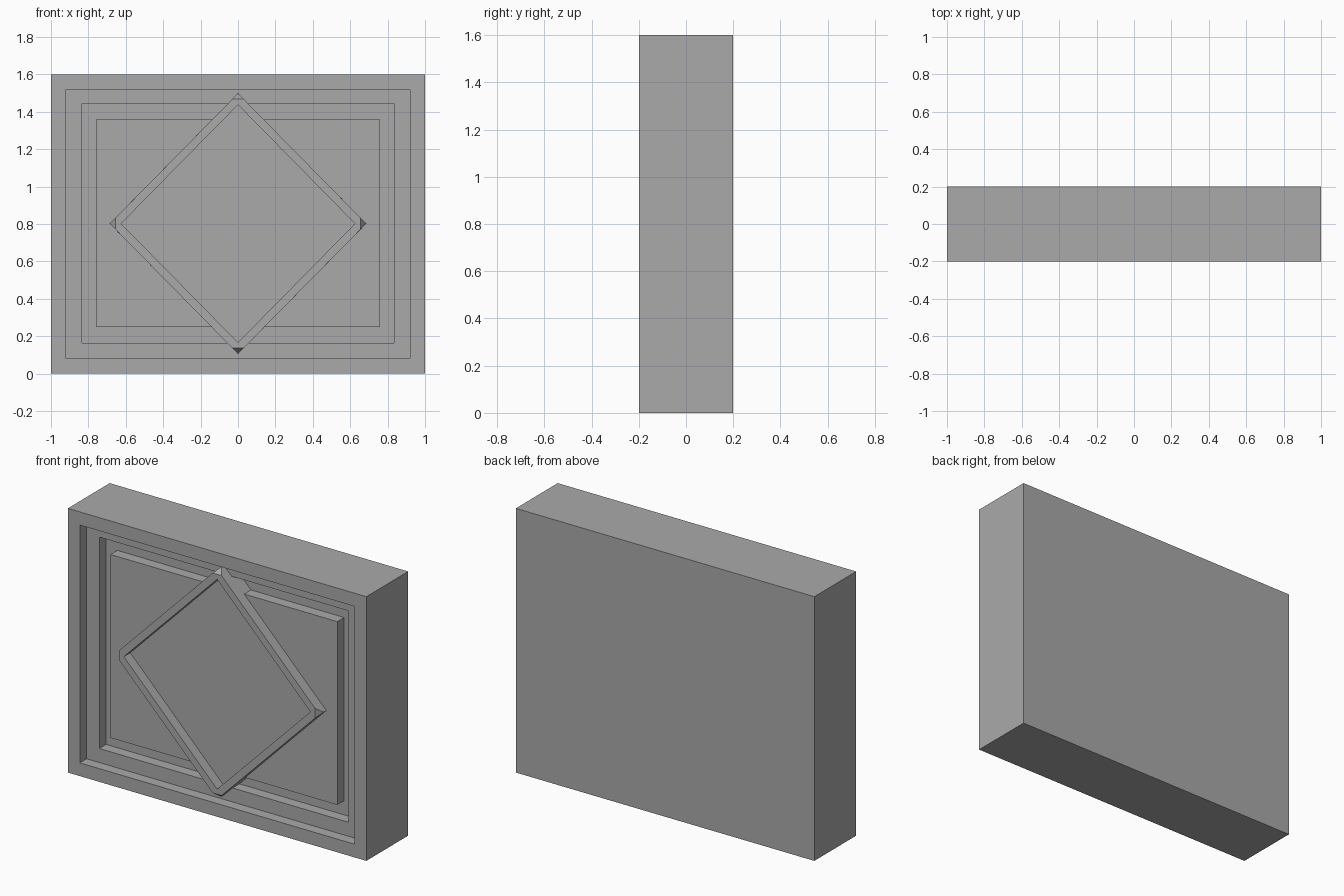
import bpy
import bmesh
from mathutils import Vector

if "Cube" in bpy.data.objects:
    bpy.data.objects.remove(bpy.data.objects["Cube"], do_unlink=True)

FRONT = -0.2
STEP = 0.065

stone = bpy.data.materials.new("plain grey")
stone.use_nodes = True
GREY = (0.4, 0.4, 0.4, 1)
stone.diffuse_color = GREY
stone.node_tree.nodes["Principled BSDF"].inputs["Base Color"].default_value = GREY


def finish(bm, name):
    bmesh.ops.recalc_face_normals(bm, faces=bm.faces[:])
    mesh = bpy.data.meshes.new(name)
    bm.to_mesh(mesh)
    bm.free()
    mesh.materials.append(stone)
    obj = bpy.data.objects.new(name, mesh)
    bpy.context.collection.objects.link(obj)
    return obj


def inset_step(bm, face, half_x, low, high, depth):
    """Inset a front face to a given rectangle, then push it in or out."""
    bmesh.ops.inset_region(bm, faces=[face], thickness=0.02)
    middle = face.calc_center_median().z
    for v in face.verts:
        v.co.x = half_x if v.co.x > 0 else -half_x
        v.co.z = high if v.co.z > middle else low
    face = bmesh.ops.extrude_discrete_faces(bm, faces=[face])["faces"][0]
    bmesh.ops.translate(bm, verts=face.verts[:], vec=(0, depth, 0))
    return face


# Block with a stepped recess and a raised centre panel
bm = bmesh.new()
bmesh.ops.create_cube(bm, size=1)
for v in bm.verts:
    v.co = Vector((v.co.x * 2, v.co.y * 0.4, v.co.z * 1.6 + 0.8))
bm.normal_update()
face = min(bm.faces, key=lambda f: f.calc_center_median().y)
face = inset_step(bm, face, 0.92, 0.08, 1.52, STEP)
face = inset_step(bm, face, 0.835, 0.165, 1.445, STEP)
inset_step(bm, face, 0.76, 0.25, 1.36, -STEP)
finish(bm, "stepped_block")

# Diamond frame with clipped tips and a sunken floor
bm = bmesh.new()
CLIP = 0.03
corners = []
for dx, dz in ((1, 0), (0, 1), (-1, 0), (0, -1)):
    def point(radius, depth, side=0):
        return bm.verts.new((dx * radius - dz * side, FRONT + depth,
                             0.802 + dz * (radius + 0.01 * abs(dz)) + dx * side))
    corners.append(dict(
        inner=point(0.625, 0), floor=point(0.625, STEP - 0.003),
        tip=point(0.686, 0.04), back=point(0.686, 2 * STEP + 0.02),
        a=point(0.686 - CLIP, 0, -CLIP), b=point(0.686 - CLIP, 0, CLIP)))
for i, c in enumerate(corners):
    n = corners[(i + 1) % 4]
    bm.faces.new((c["inner"], c["a"], c["b"]))
    bm.faces.new((c["tip"], c["b"], c["a"]))
    bm.faces.new((c["inner"], c["b"], n["a"], n["inner"]))
    bm.faces.new((c["inner"], n["inner"], n["floor"], c["floor"]))
    bm.faces.new((c["tip"], c["back"], n["back"], n["tip"], n["a"], c["b"]))
bm.faces.new([c["floor"] for c in corners])
bm.faces.new([c["back"] for c in corners])
finish(bm, "diamond_frame")
